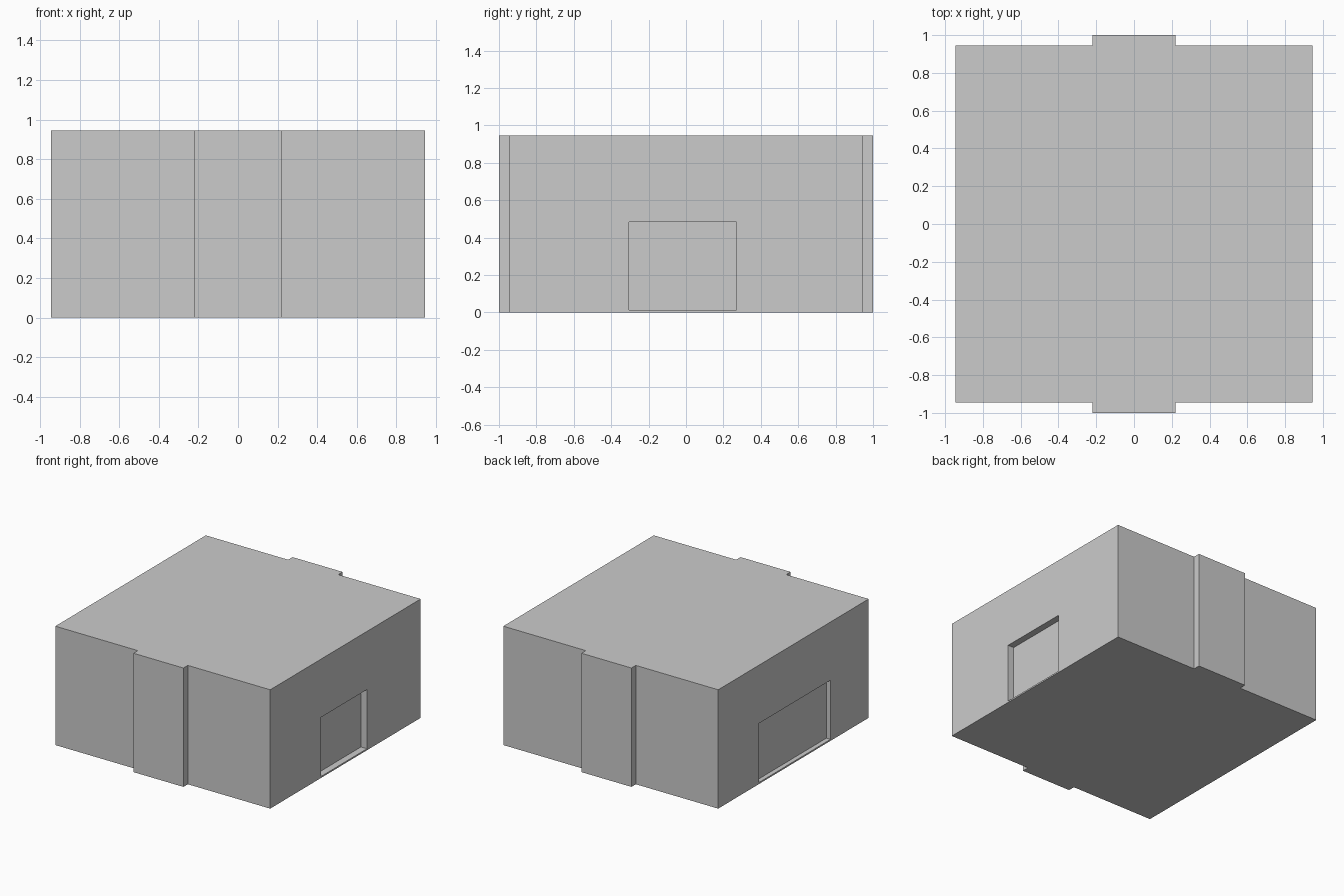
import bpy
import bmesh

if "Cube" in bpy.data.objects:
    bpy.data.objects.remove(bpy.data.objects["Cube"])

HALF, HEIGHT = 0.945, 0.945
PIER, REACH = 0.22, 1.0


def box(name, x0, x1, y0, y1, z0, z1):
    bpy.ops.mesh.primitive_cube_add(size=1, location=((x0 + x1) / 2, (y0 + y1) / 2, (z0 + z1) / 2))
    obj = bpy.context.object
    obj.name = name
    obj.scale = (x1 - x0, y1 - y0, z1 - z0)
    bpy.ops.object.transform_apply(location=False, rotation=False, scale=True)
    return obj


# Block footprint with a shallow pier on the front and back, extruded to full height
front = [(-HALF, -HALF), (-PIER, -HALF), (-PIER, -REACH),
         (PIER, -REACH), (PIER, -HALF), (HALF, -HALF)]
outline = front + [(-x, -y) for x, y in front]
bm = bmesh.new()
base = bm.faces.new([bm.verts.new((x, y, 0)) for x, y in outline])
top = bmesh.ops.extrude_face_region(bm, geom=[base])
bmesh.ops.translate(bm, vec=(0, 0, HEIGHT),
                    verts=[g for g in top["geom"] if isinstance(g, bmesh.types.BMVert)])
bmesh.ops.recalc_face_normals(bm, faces=bm.faces)
mesh = bpy.data.meshes.new("building_block")
bm.to_mesh(mesh)
bm.free()
block = bpy.data.objects.new("building_block", mesh)
bpy.context.collection.objects.link(block)

# Door recesses: narrow one on the right side, wide one on the left side
cutters = [
    box("right_door_cutter", HALF - 0.053, HALF + 0.1, -0.305, 0.27, 0.012, 0.482),
    box("left_door_cutter", -HALF - 0.1, -HALF + 0.036, -0.465, 0.43, 0.012, 0.482),
]
bpy.context.view_layer.objects.active = block
for cutter in cutters:
    cutter.hide_render = True
    mod = block.modifiers.new(cutter.name, "BOOLEAN")
    mod.operation = "DIFFERENCE"
    mod.solver = "EXACT"
    mod.object = cutter
    bpy.ops.object.modifier_apply(modifier=mod.name)
    bpy.data.objects.remove(cutter)
